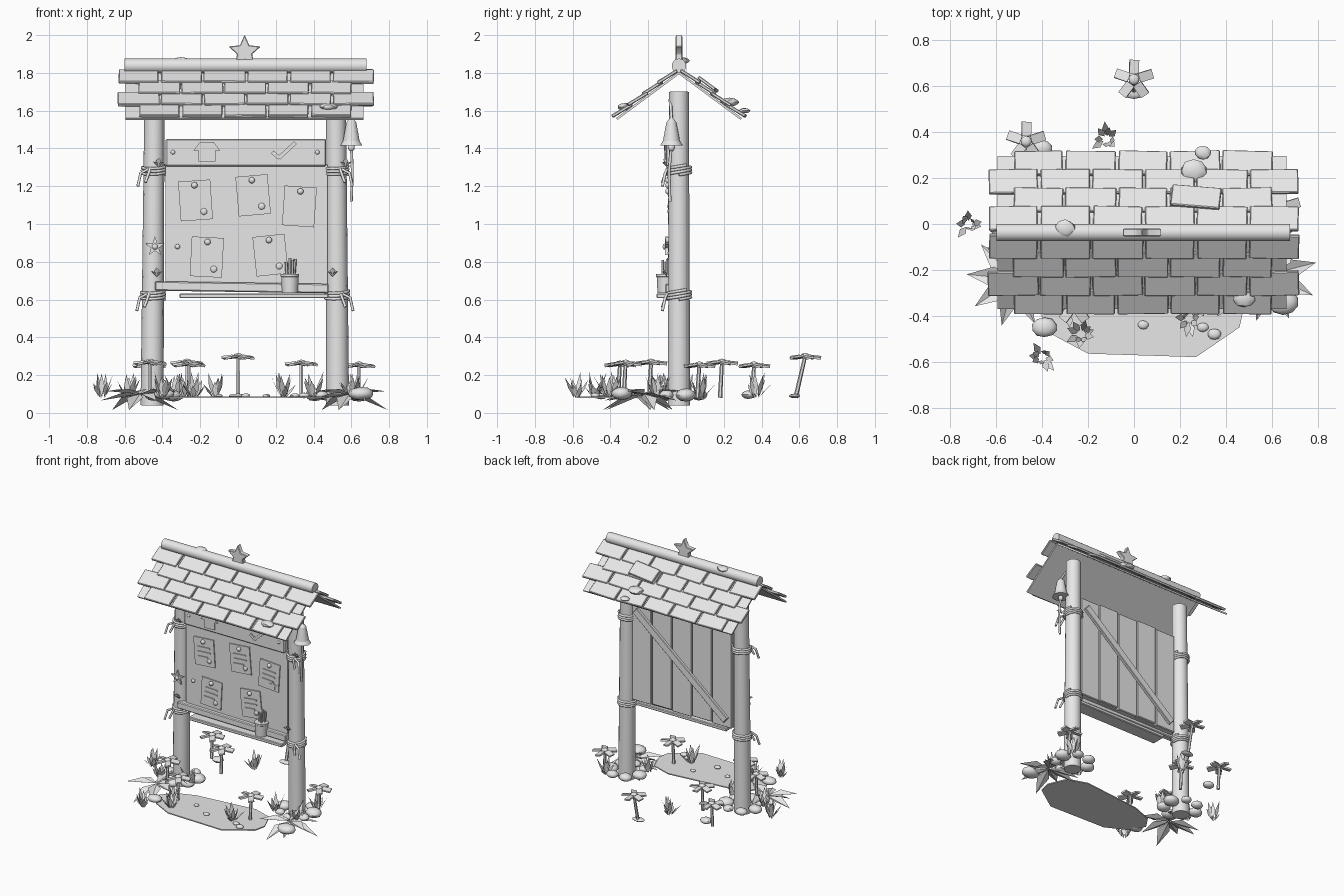
import bpy, bmesh, math, random
from mathutils import Matrix, Vector

random.seed(4)
if "Cube" in bpy.data.objects:
    bpy.data.objects.remove(bpy.data.objects["Cube"])

grey = bpy.data.materials.new("plain_grey")
grey.use_nodes = True
grey.diffuse_color = (0.8, 0.8, 0.8, 1)
grey.node_tree.nodes["Principled BSDF"].inputs["Base Color"].default_value = (0.8, 0.8, 0.8, 1)
T, R = Matrix.Translation, Matrix.Rotation
made = []


def finish(name, bm, bevel=0):
    if bevel:
        bmesh.ops.bevel(bm, geom=bm.edges[:], offset=bevel, segments=1, affect='EDGES')
    bmesh.ops.recalc_face_normals(bm, faces=bm.faces[:])
    mesh = bpy.data.meshes.new(name)
    bm.to_mesh(mesh)
    bm.free()
    mesh.materials.append(grey)
    ob = bpy.data.objects.new(name, mesh)
    bpy.context.collection.objects.link(ob)
    made.append(ob)


def box(bm, size, m):
    if not isinstance(m, Matrix):
        m = T(m)
    bmesh.ops.create_cube(bm, size=1, matrix=m @ Matrix.Diagonal((*size, 1)))


def rod(bm, a, b, r1, r2=None, n=10):
    a, b = Vector(a), Vector(b)
    turn = (b - a).to_track_quat('Z', 'Y').to_matrix().to_4x4()
    bmesh.ops.create_cone(bm, cap_ends=True, segments=n, radius1=r1, radius2=r1 if r2 is None else r2,
                          depth=(b - a).length, matrix=T((a + b) / 2) @ turn)


def ball(bm, loc, size, sub=2, rough=0):
    new = bmesh.ops.create_icosphere(bm, subdivisions=sub, radius=1,
                                     matrix=T(loc) @ Matrix.Diagonal((*size, 1)))["verts"]
    for v in new:
        v.co = Vector(loc) + (v.co - Vector(loc)) * random.uniform(1 - rough, 1 + rough)


def plate(bm, pts, depth, m):
    # extruded outline in the local XZ plane, centred on local Y
    f = bm.faces.new([bm.verts.new(m @ Vector((x, -depth / 2, z))) for x, z in pts])
    out = bmesh.ops.extrude_face_region(bm, geom=[f])["geom"]
    shift = m.to_3x3() @ Vector((0, depth, 0))
    for v in out:
        if isinstance(v, bmesh.types.BMVert):
            v.co += shift


def star_points(r, inner):
    return [((r, inner)[i % 2] * math.sin(i * math.pi / 5),
             (r, inner)[i % 2] * math.cos(i * math.pi / 5)) for i in range(10)]


def leaf(bm, base, tip, width, sag=0.01):
    # folded pointed blade
    base, tip = Vector(base), Vector(tip)
    d = tip - base
    side = Vector((-d.y, d.x, 0)).normalized() * width / 2
    mid = base + d * 0.45 + Vector((0, 0, sag))
    b, t, c, l, r = [bm.verts.new(p) for p in (base, tip, mid - Vector((0, 0, sag)), mid + side, mid - side)]
    for tri in ((b, c, l), (c, t, l), (b, r, c), (c, r, t)):
        bm.faces.new(tri)


def lathe(bm, profile, centre, n=14):
    for (r1, z1), (r2, z2) in zip(profile, profile[1:]):
        c = Vector(centre)
        rod(bm, c + Vector((0, 0, z1)), c + Vector((0, 0, z2)), r1, r2, n)


def rope(name, paths, r):
    cu = bpy.data.curves.new(name, 'CURVE')
    cu.dimensions, cu.bevel_depth, cu.bevel_resolution = '3D', r, 1
    cu.use_fill_caps = True
    cu.materials.append(grey)
    for path in paths:
        s = cu.splines.new('POLY')
        s.points.add(len(path) - 1)
        for p, q in zip(s.points, path):
            p.co = (*q, 1)
    bpy.context.collection.objects.link(bpy.data.objects.new(name, cu))


Y0 = -0.037   # depth of the post line

# posts and rope bindings
for name, xb, xt in (("right_post", -0.455, -0.442), ("left_post", 0.527, 0.518)):
    bm = bmesh.new()
    rod(bm, (xb, Y0, 0.04), (xt, Y0, 1.7), 0.061, 0.053, 14)
    finish(name, bm)
    out = 1 if xb > 0 else -1
    for label, z in (("upper", 1.26), ("lower", 0.6)):
        xc = xb + (xt - xb) * z / 1.7
        coil = [(xc + 0.063 * math.cos(i * 0.5), Y0 + 0.063 * math.sin(i * 0.5),
                 z + 0.0012 * i + 0.008 * math.sin(i * 0.5)) for i in range(40)]
        tails = [[(xc + out * 0.03, -0.1, z + 0.03), (xc + out * 0.07, -0.11, z + 0.01),
                  (xc + out * 0.085, -0.125, z - 0.06)],
                 [(xc + out * 0.02, -0.1, z + 0.03), (xc + out * 0.045, -0.125, z - 0.04)]]
        rope(name + "_" + label + "_rope", [coil] + tails, 0.008)

# roof decks, shingles and ridge log
slope = math.atan(0.74)
for side, name in ((-1, "front"), (1, "back")):
    frame = T((0, Y0, 1.8)) @ R(-side * slope, 4, 'X')
    bm = bmesh.new()
    box(bm, (1.26, 0.41, 0.012), frame @ T((0.035, side * 0.205, 0)))
    finish(name + "_roof_deck", bm)
    bm = bmesh.new()
    for row in range(4):
        count, start = ((5, -0.53), (6, -0.64))[row % 2]
        for i in range(count):
            w = 0.215 + random.uniform(-0.006, 0.008)
            m = T((start + 0.2275 * (i + 0.5), side * (0.36 - 0.1 * row), 0.02))
            tilt = R(side * 0.08 + random.uniform(-0.02, 0.02), 4, 'X') @ R(random.uniform(-0.03, 0.03), 4, 'Z')
            box(bm, (w, 0.122, 0.018), frame @ m @ tilt)
    if side > 0:
        box(bm, (0.215, 0.11, 0.018), frame @ T((0.27, 0.16, 0.043)) @ R(-0.1, 4, 'Z'))
    finish(name + "_shingles", bm, 0.004)
bm = bmesh.new()
rod(bm, (-0.6, Y0, 1.837), (0.68, Y0, 1.837), 0.039, n=14)
finish("ridge_log", bm)
bm = bmesh.new()
plate(bm, star_points(0.09, 0.042), 0.036, T((0.035, Y0, 1.912)))
finish("ridge_star", bm, 0.004)
bm = bmesh.new()
for x, y, z, r in ((0.26, 0.23, 1.645, 0.058), (-0.3, -0.02, 1.865, 0.045), (0.48, -0.32, 1.62, 0.05),
                   (0.3, 0.31, 1.6, 0.035)):
    ball(bm, (x, y, z), (r, r * 0.85, r * 0.4), 2, 0.06)
finish("roof_moss", bm)

# notice board
bm = bmesh.new()
box(bm, (0.86, 0.04, 0.65), (0.045, -0.06, 0.99))
finish("board", bm)
bm = bmesh.new()
box(bm, (0.85, 0.045, 0.145), (0.042, -0.083, 1.378))
finish("header_plank", bm, 0.006)
bm = bmesh.new()
box(bm, (0.92, 0.05, 0.05), T((0.02, -0.085, 0.665)) @ R(0.015, 4, 'Y'))
finish("bottom_rail", bm, 0.006)
bm = bmesh.new()
box(bm, (0.79, 0.11, 0.026), (0.085, -0.1, 0.62))
finish("shelf", bm, 0.005)
bm = bmesh.new()
for i in range(5):
    box(bm, (0.165, 0.028, 0.77), (-0.295 + 0.17 * i, -0.026, 1.045 + 0.008 * (i % 2)))
finish("back_planks", bm, 0.005)
bm = bmesh.new()
a, b = Vector((0.43, 0, 1.36)), Vector((-0.34, 0, 0.72))
box(bm, ((a - b).length, 0.024, 0.055), T((a + b) / 2) @ R(-math.atan2(a.z - b.z, a.x - b.x), 4, 'Y'))
finish("back_brace", bm, 0.004)

# notices with text lines, pins and a small stamp
notices, pins = bmesh.new(), bmesh.new()
for x, z, turn in ((-0.225, 1.125, -4), (0.08, 1.152, -5), (0.325, 1.093, 4), (-0.165, 0.825, 3), (0.172, 0.835, -6)):
    m = T((x, -0.084, z)) @ R(math.radians(turn), 4, 'Y')
    box(notices, (0.17, 0.008, 0.21), m)
    for k in range(3):
        box(notices, (0.105 - 0.02 * (k == 2), 0.012, 0.009), m @ T((-0.012 * (k == 2), -0.005, 0.035 - 0.036 * k)))
    if x > 0.3:
        plate(notices, star_points(0.032, 0.015), 0.01, m @ T((0.04, -0.006, -0.065)))
    else:
        ball(notices, m @ Vector((0.04, -0.006, -0.062)), (0.018, 0.008, 0.018))
    ball(pins, m @ Vector((0, -0.012, 0.08)), (0.017, 0.014, 0.017))
ball(pins, (-0.32, -0.085, 0.88), (0.014, 0.012, 0.014))
for x in (-0.345, 0.42):
    ball(pins, (x, -0.106, 1.38), (0.012, 0.007, 0.012))
finish("notices", notices)
finish("pins", pins)
bm = bmesh.new()
box(bm, (0.09, 0.012, 0.06), (-0.165, -0.108, 1.36))
plate(bm, [(-0.07, 0), (0.07, 0), (0.035, 0.045), (-0.035, 0.045)], 0.016, T((-0.165, -0.109, 1.39)))
box(bm, (0.12, 0.012, 0.02), T((0.26, -0.108, 1.39)) @ R(-0.75, 4, 'Y'))
box(bm, (0.05, 0.012, 0.02), T((0.2, -0.108, 1.365)) @ R(0.7, 4, 'Y'))
finish("header_ornaments", bm)

# pencil cup
bm = bmesh.new()
lathe(bm, [(0.043, 0), (0.047, 0.085), (0.05, 0.088), (0.05, 0.1)], (0.275, -0.108, 0.635))
for dx, dy, h in ((-0.02, 0, 0.8), (0, 0.015, 0.82), (0.015, -0.015, 0.81), (0.028, 0.01, 0.815)):
    rod(bm, (0.275 + dx * 0.7, -0.108 + dy, 0.7), (0.275 + dx, -0.108 + dy, h), 0.008, n=6)
finish("pencil_cup", bm)

# hanging bell
bm = bmesh.new()
lathe(bm, [(0.06, 0), (0.045, 0.025), (0.035, 0.08), (0.026, 0.125), (0.008, 0.145)], (0.6, -0.077, 1.415))
ball(bm, (0.6, -0.077, 1.405), (0.018, 0.018, 0.022))
finish("bell", bm)
rope("bell_rope", [[(0.6, -0.077, 1.42), (0.605, -0.09, 1.28), (0.6, -0.085, 1.12)],
                   [(0.6, -0.077, 1.55), (0.56, -0.08, 1.62), (0.52, -0.085, 1.66)]], 0.008)

# blossom and leaf sprigs on the posts
bm = bmesh.new()
plate(bm, star_points(0.055, 0.022), 0.014, T((-0.44, -0.103, 0.88)))
ball(bm, (-0.44, -0.112, 0.88), (0.016, 0.012, 0.016))
for x, z in ((-0.43, 0.72), (0.5, 0.72), (0.57, 1.3), (-0.42, 1.3)):
    for k in (-1, 0, 1):
        leaf(bm, (x, -0.1, z), (x + 0.03 * k, -0.125, z + 0.05 - 0.02 * abs(k)), 0.03)
finish("post_sprigs", bm)

# ground patch and pebbles
bm = bmesh.new()
outline = [(-0.42, -0.37), (-0.36, -0.28), (-0.2, -0.22), (0.27, -0.17), (0.42, -0.22),
           (0.48, -0.36), (0.46, -0.45), (0.27, -0.58), (-0.2, -0.565), (-0.36, -0.48)]
plate(bm, outline, 0.008, T((0, 0, 0.082)) @ Matrix(((1, 0, 0, 0), (0, 0, 1, 0), (0, 1, 0, 0), (0, 0, 0, 1))))
finish("ground_patch", bm)
bm = bmesh.new()
for x, y, r in ((-0.39, -0.45, 0.055), (-0.4, 0.33, 0.045), (0.65, -0.34, 0.07), (0.35, -0.48, 0.03),
                (0.04, -0.44, 0.024), (0.3, -0.45, 0.025), (-0.1, -0.36, 0.02), (0.15, -0.3, 0.02)):
    ball(bm, (x, y, 0.085 + r * 0.25), (r, r * 0.8, r * 0.5), 2, 0.04)
for xc in (-0.455, 0.527):
    for k in range(7):
        t = k * 0.9 + 0.3
        r = random.uniform(0.035, 0.06)
        ball(bm, (xc + 0.12 * math.cos(t), Y0 + 0.12 * math.sin(t), 0.095), (r, r * 0.9, r * 0.6), 2, 0.04)
finish("stones", bm)

# grass tufts and broad leaf rosettes
bm = bmesh.new()
for x, y in ((-0.72, 0), (-0.12, 0.37), (-0.4, -0.58), (-0.23, -0.48), (0.24, -0.41), (-0.58, -0.12),
             (-0.33, -0.1), (0.62, 0.08), (0.4, -0.12), (-0.28, -0.38), (0.6, -0.15)):
    for k in range(10):
        t = k * 2.4 + x * 9
        reach, h = random.uniform(0.02, 0.085), random.uniform(0.06, 0.14)
        leaf(bm, (x + 0.015 * math.cos(t), y + 0.015 * math.sin(t), 0.08),
             (x + reach * math.cos(t), y + reach * math.sin(t), 0.08 + h), 0.032, 0.004)
finish("grass_tufts", bm)
bm = bmesh.new()
for x, y in ((-0.52, -0.24), (0.59, -0.22)):
    for k in range(9):
        t = k * math.tau / 9 + 0.25
        leaf(bm, (x, y, 0.1), (x + 0.21 * math.cos(t), y + 0.21 * math.sin(t), 0.015 + 0.05 * (k % 3)), 0.09, 0.02)
finish("leaf_rosettes", bm)

# flowers
bm = bmesh.new()
for x, y, z, lean in ((0, 0.63, 0.295, 0.05), (-0.47, 0.36, 0.25, 0.01), (-0.27, 0.19, 0.265, 0.01),
                      (-0.465, -0.185, 0.265, 0.01), (0.335, -0.32, 0.26, 0.01), (0.64, 0.07, 0.25, 0.01),
                      (-0.26, -0.35, 0.255, 0.01)):
    rod(bm, (x, y - lean, 0.08), (x, y, z), 0.012, 0.01, 6)
    ball(bm, (x, y, z + 0.008), (0.024, 0.024, 0.014))
    for k in range(5):
        m = T((x, y, z)) @ R(k * math.tau / 5 + 0.3, 4, 'Z') @ T((0.054, 0, 0)) @ R(0.12, 4, 'Y')
        box(bm, (0.062, 0.042, 0.012), m @ R(0.2, 4, 'X'))
ball(bm, (0.0, 0.575, 0.09), (0.05, 0.03, 0.012))
finish("flowers", bm)

bpy.ops.object.select_all(action='DESELECT')
for ob in made:
    ob.select_set(True)
bpy.context.view_layer.objects.active = made[0]
bpy.ops.object.shade_smooth_by_angle(angle=math.radians(35))
